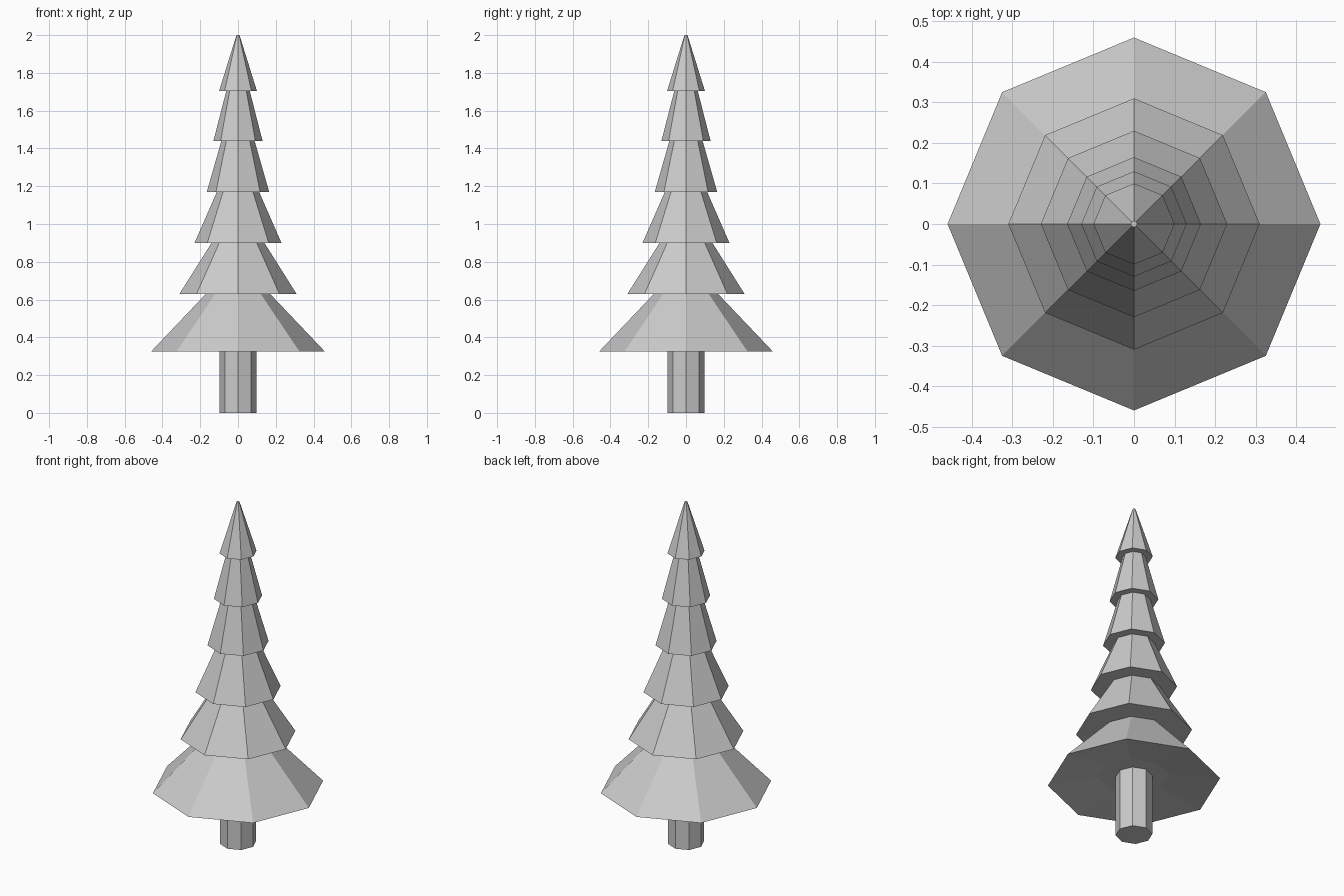
import bpy, bmesh
from math import cos, sin, pi

if "Cube" in bpy.data.objects:
    bpy.data.objects.remove(bpy.data.objects["Cube"])

SIDES = 8


def lathe(name, profile):
    """Spin a closed (radius, height) profile into a capped octagonal solid."""
    bm = bmesh.new()
    rings = [[bm.verts.new((r * cos(2 * pi * i / SIDES), r * sin(2 * pi * i / SIDES), z))
              for i in range(SIDES)] for r, z in profile]
    for low, high in zip(rings, rings[1:]):
        for i in range(SIDES):
            j = (i + 1) % SIDES
            bm.faces.new((low[i], low[j], high[j], high[i]))
    bm.faces.new(rings[0][::-1])
    bm.faces.new(rings[-1])
    bmesh.ops.recalc_face_normals(bm, faces=bm.faces)
    mesh = bpy.data.meshes.new(name)
    bm.to_mesh(mesh)
    bm.free()
    obj = bpy.data.objects.new(name, mesh)
    bpy.context.collection.objects.link(obj)
    return obj


# Trunk
lathe("trunk", [(0.098, 0.0), (0.098, 0.36)])

# Foliage tiers: (rim radius, rim height, radius where it meets the tier above)
tiers = [
    (0.46, 0.325, 0.17),
    (0.31, 0.63, 0.14),
    (0.23, 0.90, 0.112),
    (0.165, 1.17, 0.088),
    (0.13, 1.44, 0.062),
    (0.10, 1.705, 0.008),
]
tops = [t[1] for t in tiers[1:]] + [2.0]

# Foliage: shallow recess below, then stepped skirts up to the tip
profile = [(0.19, 0.36)]
for (rim, base, neck), top in zip(tiers, tops):
    profile += [(rim, base), (neck, top)]
lathe("foliage", profile)
